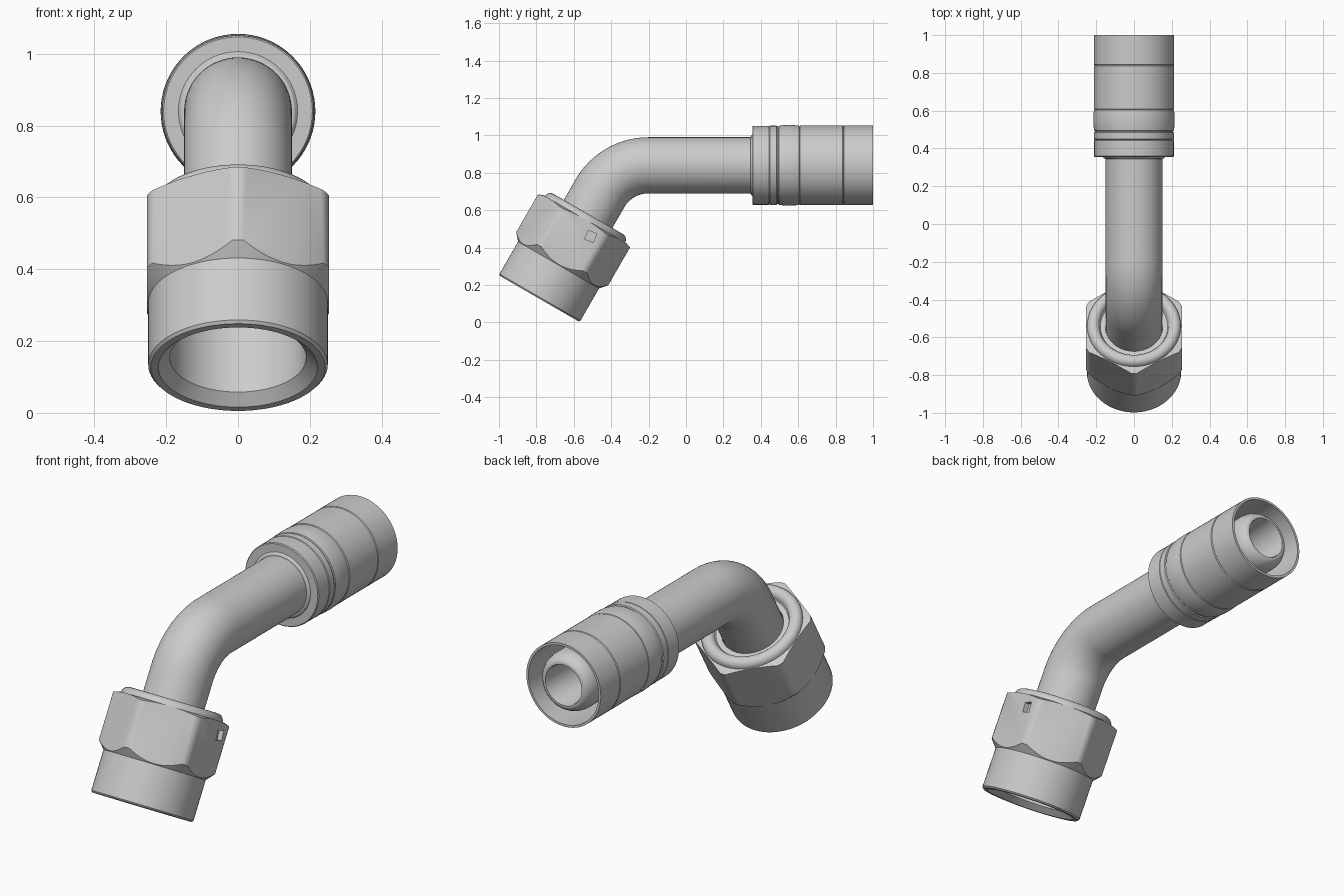
import bpy, bmesh, math
from mathutils import Vector, Matrix

if "Cube" in bpy.data.objects:
    bpy.data.objects.remove(bpy.data.objects["Cube"])

# Centre line: straight nut leg, 60 degree bend, straight horizontal leg
NUT = Vector((0, -0.785, 0.127))
TILT = math.radians(60)
BEND_R, LEG = 0.30, 0.65
ARC = BEND_R * TILT
N = 72


def frame(s):
    """Point on the centre line and its heading angle above +y."""
    if s <= LEG:
        return NUT + s * Vector((0, math.cos(TILT), math.sin(TILT))), TILT
    corner = NUT + LEG * Vector((0, math.cos(TILT), math.sin(TILT)))
    a = TILT - min(s - LEG, ARC) / BEND_R
    centre = corner + BEND_R * Vector((0, math.sin(TILT), -math.cos(TILT)))
    p = centre + BEND_R * Vector((0, -math.sin(a), math.cos(a)))
    return p + Vector((0, max(0, s - LEG - ARC), 0)), a


S_END = LEG + ARC
Y_OFF = S_END - frame(S_END)[0].y      # turns a y position into path length


def turned(name, profile):
    """Closed profile of (path length, radius) turned around the centre line."""
    bm = bmesh.new()
    rings = []
    for s, r in profile:
        p, a = frame(s)
        side = Vector((0, -math.sin(a), math.cos(a)))
        rings.append([bm.verts.new(p + r * (math.cos(t) * side + math.sin(t) * Vector((1, 0, 0))))
                      for t in (2 * math.pi * i / N for i in range(N))])
    for k, a in enumerate(rings):
        b = rings[(k + 1) % len(rings)]
        for i in range(N):
            j = (i + 1) % N
            bm.faces.new((a[i], a[j], b[j], b[i]))
    return finish(name, bm)


def finish(name, bm):
    bmesh.ops.recalc_face_normals(bm, faces=bm.faces)
    me = bpy.data.meshes.new(name)
    bm.to_mesh(me)
    bm.free()
    ob = bpy.data.objects.new(name, me)
    bpy.context.collection.objects.link(ob)
    return ob


def select(ob):
    bpy.ops.object.select_all(action='DESELECT')
    ob.select_set(True)
    bpy.context.view_layer.objects.active = ob


def smooth(ob):
    select(ob)
    bpy.ops.object.shade_smooth_by_angle(angle=math.radians(28))


def boolean(ob, cutter, op):
    cutter.hide_render = True
    mod = ob.modifiers.new(op, 'BOOLEAN')
    mod.operation, mod.object, mod.solver = op, cutter, 'EXACT'
    select(ob)
    bpy.ops.object.modifier_apply(modifier=mod.name)
    bpy.data.objects.remove(cutter)


# Swivel nut: turned blank with bore and rounded rear ring
ring = [(0.49 + 0.033 * math.sin(a), 0.215 + 0.033 * math.cos(a))
        for a in (math.pi * k / 10 for k in range(11))]
nut = turned("swivel_nut", [
    (0.03, 0.19), (0.0, 0.222), (0.0, 0.243), (0.008, 0.25), (0.207, 0.25),
    (0.246, 0.284), (0.48, 0.284), (0.49, 0.255)] + ring +
    [(0.485, 0.178), (0.485, 0.152), (0.40, 0.152), (0.36, 0.19)])

# Hexagon prism trims the blank, corners in the side plane
bm = bmesh.new()
bmesh.ops.create_cone(bm, cap_ends=True, segments=6, radius1=0.253 / math.cos(math.pi / 6),
                      radius2=0.253 / math.cos(math.pi / 6), depth=2)
first = next(v.co for v in bm.verts)
turn = math.pi / 2 - math.atan2(first.y, first.x)
up_axis = Matrix.Rotation(-(math.pi / 2 - TILT), 4, 'X')
bm.transform(Matrix.Translation(NUT) @ up_axis @ Matrix.Rotation(turn, 4, 'Z'))
boolean(nut, finish("hex_cutter", bm), 'INTERSECT')

# Small square pocket on the right flat
bm = bmesh.new()
bmesh.ops.create_cube(bm, size=0.05)
bm.transform(Matrix.Translation(NUT) @ up_axis @ Matrix.Translation((0.253, 0.072, 0.426))
             @ Matrix.Rotation(math.radians(8), 4, 'X'))
boolean(nut, finish("pocket_cutter", bm), 'DIFFERENCE')
smooth(nut)

# Bent tube with a conical nose inside the nut
bend = [LEG + ARC * k / 20 for k in range(21)]
tail = Y_OFF + 0.45
tube = turned("bent_tube",
              [(0.28, 0.13), (0.36, 0.185), (0.40, 0.15)] + [(s, 0.15) for s in bend] +
              [(tail, 0.15), (tail, 0.10)] + [(s, 0.10) for s in reversed(bend)] + [(0.28, 0.10)])
smooth(tube)

# Crimp sleeve with fillet at the tube, grooves and a raised band
sleeve = turned("crimp_sleeve", [(Y_OFF + y, r) for y, r in [
    (0.345, 0.149), (0.347, 0.158), (0.355, 0.166), (0.355, 0.207), (0.359, 0.211),
    (0.443, 0.211), (0.445, 0.208), (0.449, 0.212), (0.484, 0.212), (0.487, 0.207),
    (0.492, 0.207), (0.496, 0.211), (0.52, 0.2145), (0.55, 0.2155), (0.58, 0.2145),
    (0.603, 0.212), (0.606, 0.208), (0.61, 0.213), (0.837, 0.213), (0.841, 0.209),
    (0.845, 0.213), (1.0, 0.213), (1.0, 0.201), (0.50, 0.201), (0.50, 0.149)]])
smooth(sleeve)

# Hose nipple inside the sleeve
nipple = turned("hose_nipple", [(Y_OFF + y, r) for y, r in [
    (0.44, 0.15), (0.93, 0.15), (0.96, 0.145), (0.985, 0.132), (0.997, 0.12), (1.0, 0.112),
    (1.0, 0.104), (0.99, 0.10), (0.44, 0.10)]])
smooth(nipple)
